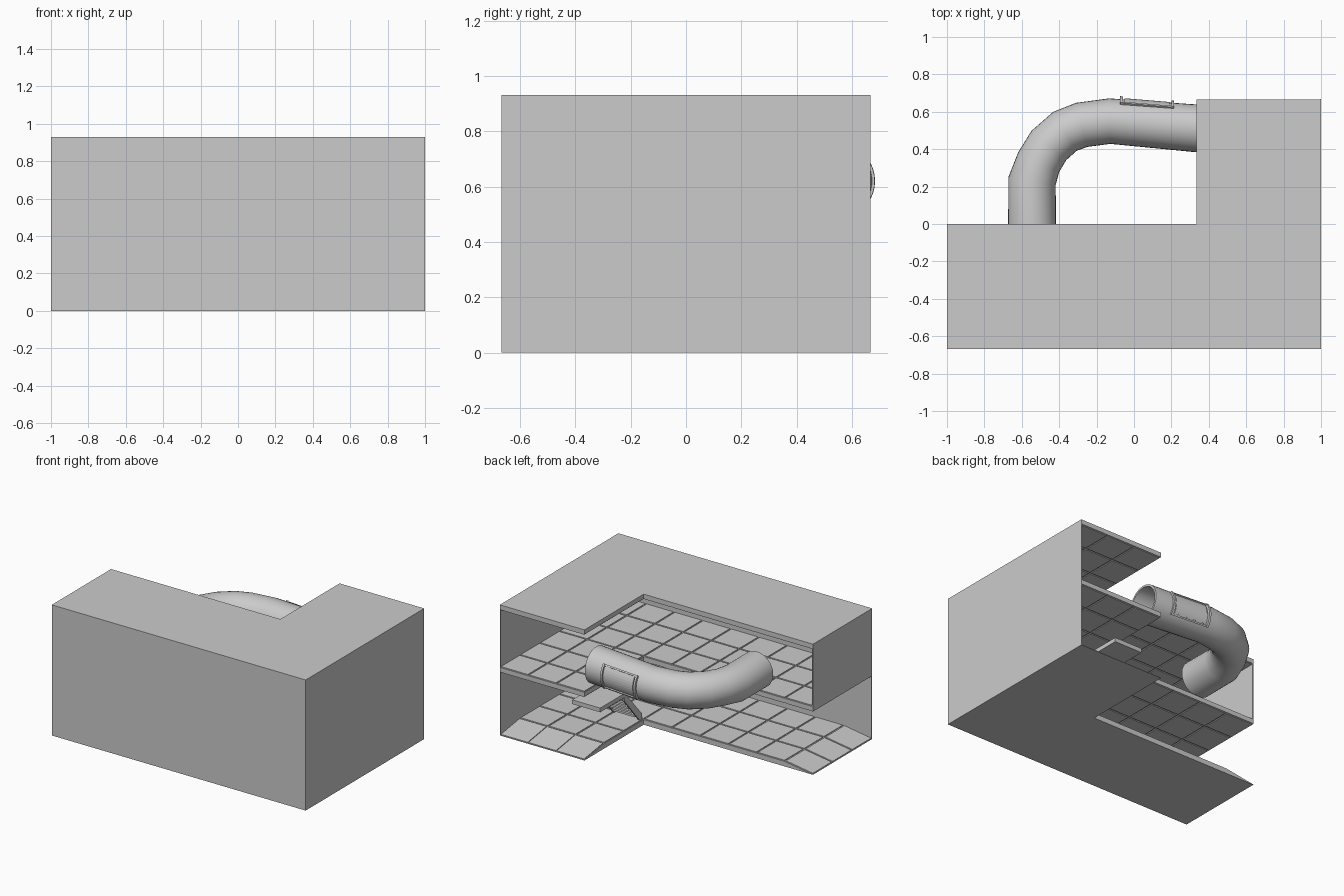
import bpy, bmesh, math
from mathutils import Vector

if "Cube" in bpy.data.objects:
    bpy.data.objects.remove(bpy.data.objects["Cube"])

C = 2 / 9  # tile size


def finish(name, bm):
    bmesh.ops.recalc_face_normals(bm, faces=bm.faces)
    me = bpy.data.meshes.new(name)
    bm.to_mesh(me)
    bm.free()
    ob = bpy.data.objects.new(name, me)
    bpy.context.collection.objects.link(ob)
    return ob


def add_box(bm, lo, hi):
    v = bmesh.ops.create_cube(bm, size=1)['verts']
    for p in v:
        p.co = Vector([(a + b) / 2 + c * (b - a) for a, b, c in zip(lo, hi, p.co)])


def box(name, lo, hi):
    bm = bmesh.new()
    add_box(bm, lo, hi)
    return finish(name, bm)


def slab(name, z0, z1, top, bottom, ramps=False):
    """L-shaped slab with raised tiles on the chosen sides."""
    bm = bmesh.new()
    for i in range(9):
        for j in range(6):
            if j < 3 or i >= 6:
                x, y = -1 + i * C, -2 / 3 + j * C
                bm.faces.new([bm.verts.new((x + a * C, y + b * C, z0))
                              for a, b in ((0, 0), (1, 0), (1, 1), (0, 1))])
    bmesh.ops.remove_doubles(bm, verts=bm.verts, dist=1e-4)
    base = bm.faces[:]
    ext = bmesh.ops.extrude_face_region(bm, geom=base, use_keep_orig=True)
    for g in ext['geom']:
        if isinstance(g, bmesh.types.BMVert):
            g.co.z = z1
            if ramps and (g.co.x < -.99 or g.co.y > .66):
                g.co.z = z0 + .002
    bmesh.ops.recalc_face_normals(bm, faces=bm.faces)
    bm.normal_update()
    tiles = [f for f in bm.faces if (top and f.normal.z > .5) or (bottom and f.normal.z < -.5)]
    bmesh.ops.inset_individual(bm, faces=tiles, thickness=.007, depth=0)
    bmesh.ops.inset_individual(bm, faces=tiles, thickness=.001, depth=.005)
    return finish(name, bm)


# Floors and ceiling
slab("lower_floor", 0, .036, True, False, ramps=True)
slab("middle_floor", .453, .485, True, True)
slab("ceiling", .897, .93, False, True)

# Walls
T = .006
box("front_wall", (-1, -.667, 0), (1, -.667 + T, .93))
box("right_wall", (1 - T, -.667, 0), (1, .667, .93))
box("upper_left_wall", (-1, -.667, .45), (-1 + T, 0, .93))

# Bent hollow pipe
R, ZP = .128, .62
path = [(-.545, -.02), (-.545, .23), (-.51, .33), (-.455, .42),
        (-.37, .495), (-.28, .53), (-.13, .55), (.35, .51)]
bm = bmesh.new()
N = 32
rings = []
for k, p in enumerate(path):
    p = Vector(p)
    d0 = (p - Vector(path[k - 1])).normalized() if k else Vector((0, 1))
    d1 = (Vector(path[k + 1]) - p).normalized() if k < len(path) - 1 else Vector((1, 0))
    if k == 0:
        d0 = d1
    t = (d0 + d1).normalized() if k < len(path) - 1 else Vector((1, 0))
    side = Vector((-t.y, t.x))
    r = R * (.95 if 2 <= k <= 6 else 1)
    loops = []
    for rr in (r, r - .014):
        loops.append([bm.verts.new((p.x + side.x * rr * math.cos(a), p.y + side.y * rr * math.cos(a),
                                    ZP + rr * math.sin(a)))
                      for a in (2 * math.pi * n / N for n in range(N))])
    rings.append(loops)
for n in range(N):
    m = (n + 1) % N
    for A, B in zip(rings, rings[1:]):
        for s in (0, 1):
            bm.faces.new((A[s][n], A[s][m], B[s][m], B[s][n]))
    for E in (rings[0], rings[-1]):
        bm.faces.new((E[0][n], E[0][m], E[1][m], E[1][n]))
pipe = finish("bent_pipe", bm)
bpy.context.view_layer.objects.active = pipe
pipe.select_set(True)
bpy.ops.object.shade_smooth_by_angle(angle=math.radians(35))
pipe.select_set(False)


# Curved hatch on the outer side of the pipe
def arc_patch(bm, x0, x1, a0, a1, h, steps=8):
    def pt(x, a, r):
        yc = .55 - (x + .13) * .04 / .48
        return bm.verts.new((x, yc + r * math.cos(a), ZP + r * math.sin(a)))
    secs = []
    for k in range(steps + 1):
        a = math.radians(a0 + (a1 - a0) * k / steps)
        secs.append([pt(x0, a, .115), pt(x1, a, .115), pt(x1, a, R + h), pt(x0, a, R + h)])
    for A, B in zip(secs, secs[1:]):
        for q in range(4):
            bm.faces.new((A[q], A[(q + 1) % 4], B[(q + 1) % 4], B[q]))
    bm.faces.new(secs[0])
    bm.faces.new(secs[-1])


bm = bmesh.new()
arc_patch(bm, -.075, -.06, -40, 40, .01)
arc_patch(bm, .2, .215, -40, 40, .01)
arc_patch(bm, -.06, .2, 35, 40, .006, 1)
arc_patch(bm, -.06, .2, -40, -35, .006, 1)
finish("hatch_frame", bm)
bm = bmesh.new()
arc_patch(bm, -.05, .19, -32, 32, .001)
finish("hatch_panel", bm)

# Small landing with stairs on the lower level
box("landing", (.34, .2, .27), (.56, .48, .3))
bm = bmesh.new()
for k in range(5):
    y = .02 + k * .036
    z = .04 + (k + 1) * .042
    add_box(bm, (.36, y, z - .014), (.54, y + .04, z))
finish("stair_treads", bm)
for x in (.345, .545):
    bm = bmesh.new()
    prof = [(.0, .04), (.03, .04), (.2, .24), (.2, .3), (.0, .075)]
    L = [bm.verts.new((x, y, z)) for y, z in prof]
    f = bm.faces.new(L)
    e = bmesh.ops.extrude_face_region(bm, geom=[f], use_keep_orig=True)
    bmesh.ops.translate(bm, vec=(.012, 0, 0),
                        verts=[g for g in e['geom'] if isinstance(g, bmesh.types.BMVert)])
    finish("stair_side", bm)
